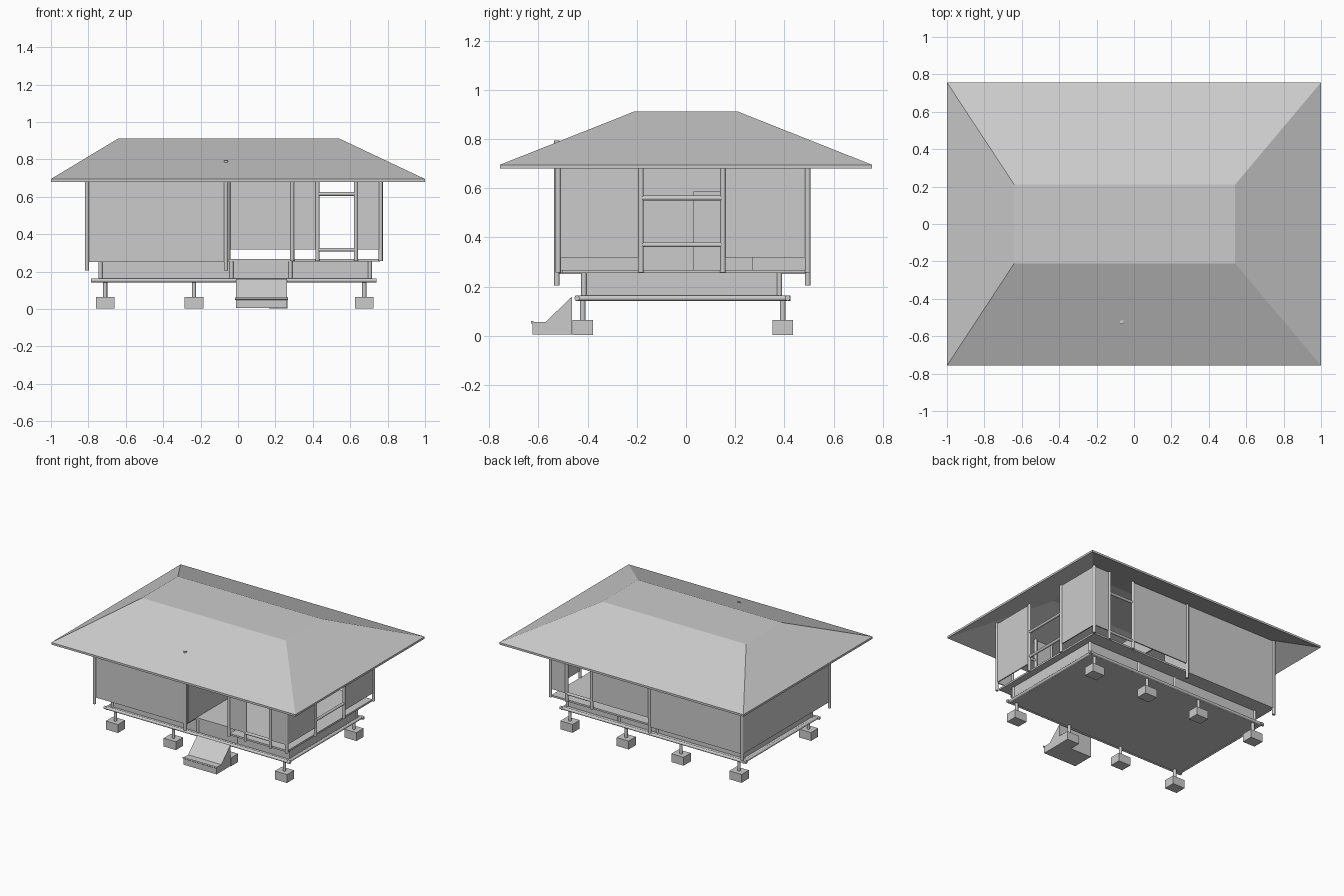
import bpy, bmesh, math
from mathutils import Vector

if "Cube" in bpy.data.objects:
    bpy.data.objects.remove(bpy.data.objects["Cube"])

mat = bpy.data.materials.new("plain_grey")
mat.diffuse_color = (0.6, 0.6, 0.6, 1)
mat.use_nodes = True
mat.node_tree.nodes["Principled BSDF"].inputs["Base Color"].default_value = mat.diffuse_color


def finish(name, bm):
    bmesh.ops.recalc_face_normals(bm, faces=bm.faces[:])
    me = bpy.data.meshes.new(name)
    bm.to_mesh(me)
    bm.free()
    me.materials.append(mat)
    ob = bpy.data.objects.new(name, me)
    bpy.context.collection.objects.link(ob)
    return ob


def box(name, x0, x1, y0, y1, z0, z1):
    bm = bmesh.new()
    bmesh.ops.create_cube(bm, size=1)
    for v in bm.verts:
        v.co = ((x0 + x1) / 2 + v.co.x * (x1 - x0),
                (y0 + y1) / 2 + v.co.y * (y1 - y0),
                (z0 + z1) / 2 + v.co.z * (z1 - z0))
    return finish(name, bm)


def pole(name, a, b, r=0.011):
    a, b = Vector(a), Vector(b)
    bm = bmesh.new()
    bmesh.ops.create_cone(bm, cap_ends=True, segments=16, radius1=r, radius2=r, depth=(b - a).length)
    rot = (b - a).to_track_quat('Z', 'Y')
    for v in bm.verts:
        v.co = rot @ v.co + (a + b) / 2
    for f in bm.faces:
        f.smooth = len(f.verts) == 4
    for e in bm.edges:
        e.smooth = all(len(f.verts) == 4 for f in e.link_faces)
    return finish(name, bm)


def post(name, x, y, z0, z1, r=0.011):
    return pole(name, (x, y, z0), (x, y, z1), r)


def rect(x0, x1, y0, y1, z):
    return [(x0, y0, z), (x1, y0, z), (x1, y1, z), (x0, y1, z)]


# hollow hipped roof with a flat top
bm = bmesh.new()
rings = [rect(-0.635, 0.535, -0.205, 0.205, 0.897),
         rect(-1, 1, -0.757, 0.757, 0.68),
         rect(-1, 1, -0.757, 0.757, 0.695),
         rect(-0.64, 0.54, -0.21, 0.21, 0.912)]
rv = [[bm.verts.new(c) for c in ring] for ring in rings]
for lo, hi in zip(rv, rv[1:]):
    for i in range(4):
        j = (i + 1) % 4
        bm.faces.new((lo[i], lo[j], hi[j], hi[i]))
bm.faces.new(rv[0])
bm.faces.new(rv[-1])
finish("roof", bm)

# footing blocks and short stilts
for y in (-0.42, 0.393):
    for x in (-0.71, -0.235, 0.215, 0.675):
        box("footing", x - 0.05, x + 0.05, y - 0.042, y + 0.042, 0.003, 0.065)
        post("stilt", x, y, 0.06, 0.15)

# lower deck with round edge beams
box("lower_deck", -0.765, 0.725, -0.435, 0.41, 0.145, 0.16)
for y in (-0.443, 0.413):
    pole("long_beam", (-0.785, y, 0.153), (0.74, y, 0.153))
for x in (-0.765, 0.72):
    pole("cross_beam", (x, -0.45, 0.153), (x, 0.425, 0.153))

# skirting under the floor
for y in (-0.415, 0.38):
    box("skirting_long", -0.735, 0.705, y - 0.004, y + 0.004, 0.16, 0.255)
    for x in (-0.735, -0.035, 0.28, 0.705):
        post("skirting_post", x, y, 0.155, 0.26)
for x in (-0.735, 0.705):
    box("skirting_side", x - 0.004, x + 0.004, -0.415, 0.38, 0.16, 0.255)

# upper floor, set back at the entrance
box("floor", -0.80, 0.76, -0.425, 0.49, 0.255, 0.268)
box("floor_front_left", -0.80, -0.05, -0.515, -0.425, 0.255, 0.268)
box("floor_front_right", 0.285, 0.76, -0.505, -0.425, 0.255, 0.268)

# wall posts, long ones around the closed room
TOP = 0.775
for y in (-0.525, 0.495):
    for x in (-0.808, -0.065 if y < 0 else -0.05):
        post("room_post", x, y, 0.205, 0.793 if (y < 0 and x > -0.5) else TOP)
    for x in (0.425, 0.63, 0.763):
        post("veranda_post", x, y + 0.005 * (y < 0), 0.257, TOP)
post("entrance_post", 0.29, -0.52, 0.257, TOP)
for y in (-0.183, 0.15):
    post("side_post", 0.763, y, 0.257, TOP)

# closed room walls
T = 0.004
for y in (-0.52, 0.495):
    box("room_wall", -0.808, -0.05, y - T, y + T, 0.252, 0.77)
box("left_wall", -0.808 - T, -0.808 + T, -0.525, 0.495, 0.252, 0.77)
# inner wall with a doorway
box("inner_wall_front", -0.05, -0.042, -0.52, 0.03, 0.265, 0.77)
box("inner_wall_back", -0.05, -0.042, 0.27, 0.495, 0.265, 0.77)
box("inner_wall_lintel", -0.05, -0.042, 0.03, 0.27, 0.585, 0.77)

# raised veranda panels
for y, start in ((-0.52, 0.29), (0.495, -0.05)):
    box("veranda_panel", start, 0.425, y - T, y + T, 0.318, 0.77)
    box("corner_panel", 0.63, 0.763, y - T, y + T, 0.318, 0.77)
    for z in (0.615, 0.317):
        pole("window_rail", (0.425, y, z), (0.63, y, z), 0.01)
for y0, y1 in ((-0.52, -0.183), (0.15, 0.495)):
    box("side_panel", 0.763 - T, 0.763 + T, y0, y1, 0.318, 0.77)
for z in (0.56, 0.37):
    pole("side_rail", (0.763, -0.183, z), (0.763, 0.15, z), 0.01)

# entrance ramp, one profile pushed sideways
profile = [(-0.625, 0.005), (-0.463, 0.005), (-0.463, 0.16), (-0.57, 0.057), (-0.625, 0.057)]
bm = bmesh.new()
face = bm.faces.new([bm.verts.new((-0.01, y, z)) for y, z in profile])
ext = bmesh.ops.extrude_face_region(bm, geom=[face], use_keep_orig=True)
for v in ext["geom"]:
    if isinstance(v, bmesh.types.BMVert):
        v.co.x = 0.262
finish("ramp", bm)
pole("ramp_nosing", (-0.015, -0.625, 0.055), (0.267, -0.625, 0.055), 0.006)
